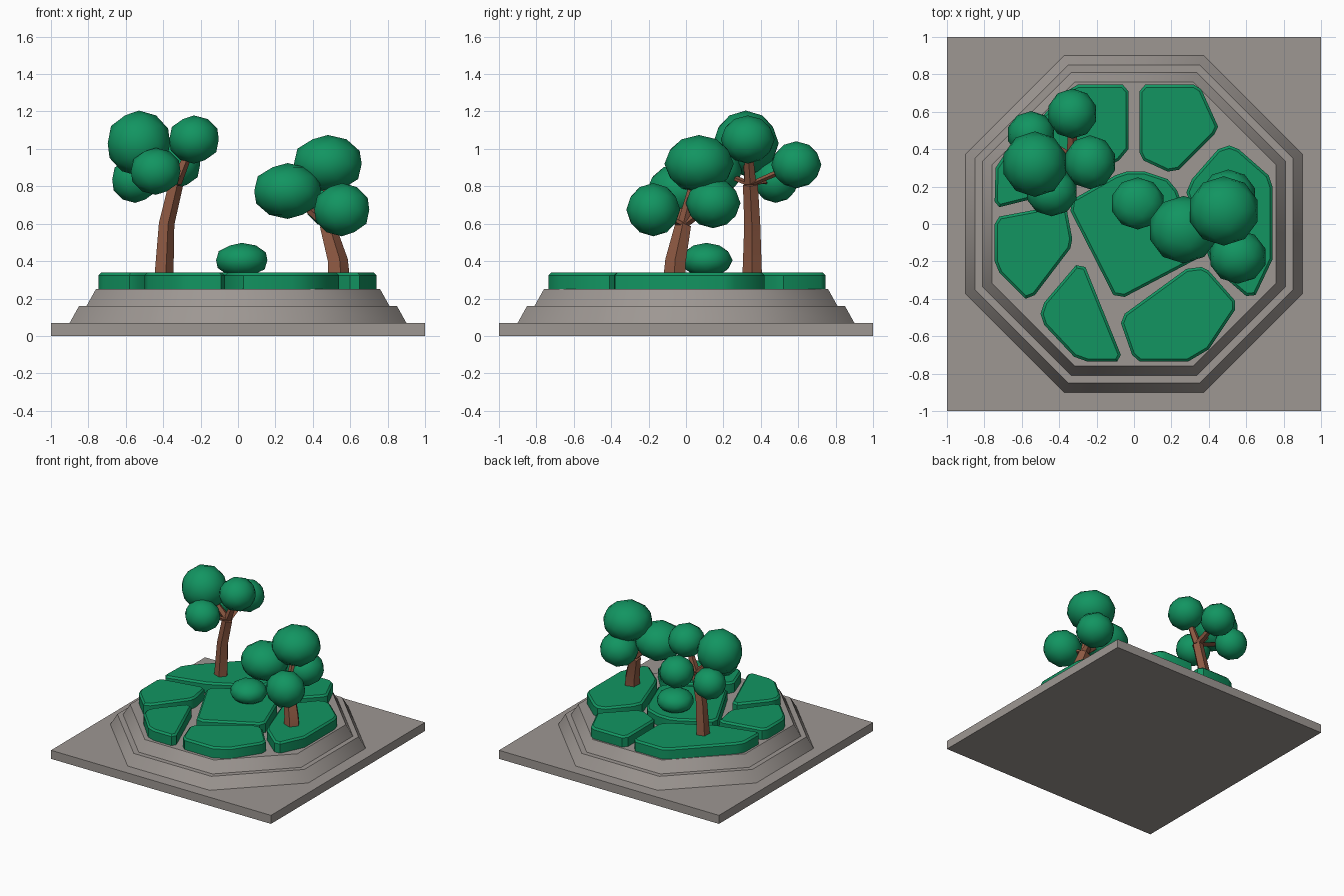
import bpy, bmesh, math
from mathutils import Matrix, Vector

cube = bpy.data.objects.get("Cube")
if cube:
    bpy.data.objects.remove(cube, do_unlink=True)


def material(name, rgb):
    m = bpy.data.materials.new(name)
    m.use_nodes = True
    m.diffuse_color = (*rgb, 1)
    m.node_tree.nodes["Principled BSDF"].inputs["Base Color"].default_value = (*rgb, 1)
    return m


STONE = material("warm grey stone", (0.34, 0.31, 0.29))
GREEN = material("leaf green", (0.006, 0.30, 0.12))
BARK = material("brown bark", (0.27, 0.10, 0.055))


def finish(bm, name, mat, angle):
    bmesh.ops.recalc_face_normals(bm, faces=bm.faces[:])
    mesh = bpy.data.meshes.new(name)
    bm.to_mesh(mesh)
    bm.free()
    mesh.materials.append(mat)
    mesh.shade_smooth()
    mesh.set_sharp_from_angle(angle=math.radians(angle))
    obj = bpy.data.objects.new(name, mesh)
    bpy.context.collection.objects.link(obj)
    return obj


def tier(name, low, high, z0, z1):
    """Octagonal step, sized by the distance from centre to flat side."""
    bm = bmesh.new()
    k = 1 / math.cos(math.pi / 8)
    place = Matrix.Translation((0, 0, (z0 + z1) / 2)) @ Matrix.Rotation(math.pi / 8, 4, "Z")
    bmesh.ops.create_cone(bm, cap_ends=True, segments=8, radius1=low * k,
                          radius2=high * k, depth=z1 - z0, matrix=place)
    finish(bm, name, STONE, 50)


def lawn(name, outline, z0=0.25, z1=0.338):
    """Raised grass bed with a chamfered top edge."""
    bm = bmesh.new()
    face = bm.faces.new([bm.verts.new((x, y, z0)) for x, y in outline])
    top = bmesh.ops.extrude_face_region(bm, geom=[face])["geom"]
    bmesh.ops.translate(bm, vec=(0, 0, z1 - z0),
                        verts=[v for v in top if isinstance(v, bmesh.types.BMVert)])
    rim = [e for e in bm.edges if all(v.co.z > z1 - 0.001 for v in e.verts)]
    bmesh.ops.recalc_face_normals(bm, faces=bm.faces[:])
    bmesh.ops.bevel(bm, geom=rim, offset=0.014, segments=1, affect="EDGES")
    finish(bm, name, GREEN, 40)


def foliage(name, centre, size):
    bm = bmesh.new()
    place = Matrix.Translation(centre) @ Matrix.Diagonal((*size, 1))
    bmesh.ops.create_icosphere(bm, subdivisions=2, radius=1.03, matrix=place)
    finish(bm, name, GREEN, 50)


def limb(name, path, radii, sides=5):
    """Tapered tube through the points of a path."""
    bm = bmesh.new()
    pts = [Vector(p) for p in path]
    rings = []
    for i, (p, r) in enumerate(zip(pts, radii)):
        way = pts[min(i + 1, len(pts) - 1)] - pts[max(i - 1, 0)]
        if i == 0:
            way = Vector((0, 0, 1))
        turn = Vector((0, 0, 1)).rotation_difference(way.normalized())
        rings.append([bm.verts.new(p + turn @ Vector((r * math.sin(a), -r * math.cos(a), 0)))
                      for a in (math.tau * (k + 0.2) / sides for k in range(sides))])
    for a, b in zip(rings, rings[1:]):
        for k in range(sides):
            n = (k + 1) % sides
            bm.faces.new((a[k], a[n], b[n], b[k]))
    bm.faces.new(rings[0])
    bm.faces.new(rings[-1])
    finish(bm, name, BARK, 30)


def tree(side, trunk, radii, crowns):
    limb(side + "_trunk", trunk, radii)
    for i, (centre, size) in enumerate(crowns, 1):
        foliage(f"{side}_foliage_{i}", centre, size)
        limb(f"{side}_branch_{i}", [trunk[-1], centre], [radii[-1] * 0.8, 0.02])


# Stone plinth
bm = bmesh.new()
bmesh.ops.create_cube(bm, size=1, matrix=Matrix.Translation((0, 0, 0.035))
                      @ Matrix.Diagonal((2, 2, 0.07, 1)))
finish(bm, "base_slab", STONE, 30)
tier("lower_step", 0.90, 0.85, 0.07, 0.16)
tier("upper_step", 0.81, 0.76, 0.16, 0.25)

# Grass beds separated by paths
lawn("back_right_lawn", [(.03, .71), (.06, .745), (.32, .745), (.36, .72), (.45, .52),
                         (.43, .48), (.24, .29), (.18, .28), (.05, .34), (.03, .38)])
lawn("back_left_lawn", [(-.06, .745), (-.03, .71), (-.03, .4), (-.08, .34), (-.4, .17),
                        (-.72, .09), (-.745, .12), (-.74, .3), (-.7, .36), (-.36, .71), (-.3, .745)])
lawn("right_lawn", [(.51, .42), (.56, .4), (.72, .26), (.74, .2), (.74, -.19), (.65, -.38),
                    (.6, -.385), (.43, -.24), (.4, -.18), (.28, .17), (.31, .24), (.45, .4)])
lawn("centre_lawn", [(-.1, .26), (-.04, .28), (.06, .28), (.18, .24), (.23, .18), (.35, -.14),
                     (.33, -.19), (-.05, -.39), (-.11, -.38), (-.34, .07), (-.33, .13)])
lawn("left_lawn", [(-.72, .04), (-.4, .1), (-.36, .08), (-.33, -.08), (-.34, -.13), (-.53, -.38),
                   (-.58, -.4), (-.72, -.26), (-.745, -.2), (-.745, 0)])
lawn("front_left_lawn", [(-.31, -.22), (-.26, -.23), (-.07, -.7), (-.09, -.735), (-.25, -.735),
                         (-.32, -.71), (-.48, -.54), (-.5, -.48), (-.48, -.42)])
lawn("front_lawn", [(.28, -.24), (.36, -.23), (.4, -.25), (.54, -.41), (.54, -.46), (.4, -.67),
                    (.29, -.735), (.03, -.735), (-.01, -.7), (-.07, -.53), (-.05, -.48)])

# Tall tree, then the leaning one
tree("right_tree",
     [(-.4, .355, .32), (-.385, .355, .6), (-.335, .345, .81)], [.055, .045, .042],
     [((-.53, .32, 1.03), (.17, .17, .17)), ((-.235, .33, 1.05), (.135, .14, .125)),
      ((-.44, .17, .88), (.135, .125, .122)), ((-.55, .48, .835), (.125, .12, .12)),
      ((-.33, .59, .915), (.13, .13, .122))])
tree("left_tree",
     [(.535, -.06, .32), (.53, -.055, .4), (.475, -.015, .59)], [.062, .058, .045],
     [((.48, .07, .92), (.185, .18, .15)), ((.265, -.03, .775), (.182, .175, .145)),
      ((.555, -.175, .675), (.15, .14, .138)), ((.505, .145, .71), (.145, .142, .13))])

# Low bush
foliage("bush", (.02, .11, .405), (.14, .135, .09))
